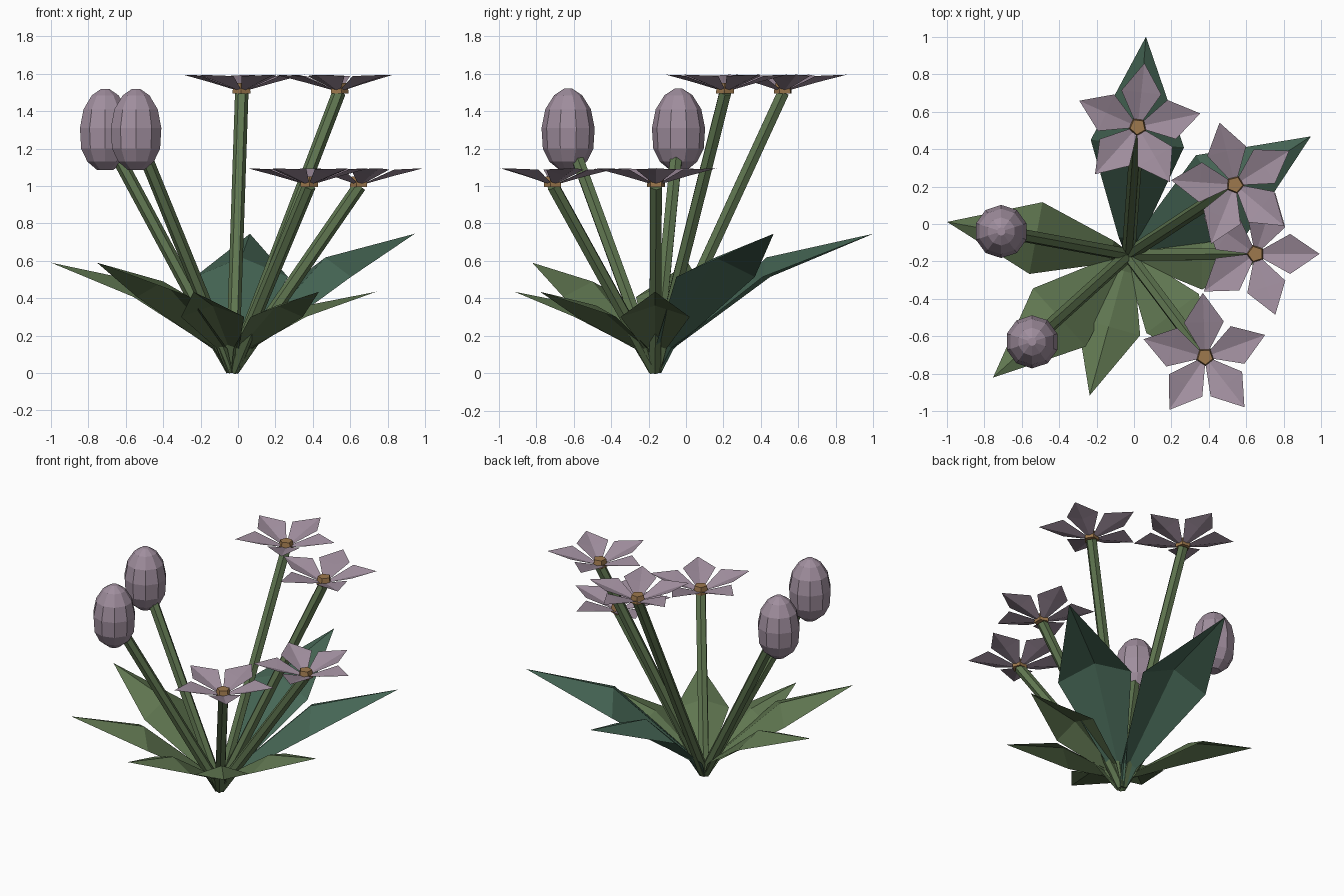
import bpy, math
from mathutils import Vector

if "Cube" in bpy.data.objects:
    bpy.data.objects.remove(bpy.data.objects["Cube"], do_unlink=True)


def material(name, rgb):
    m = bpy.data.materials.new(name)
    m.use_nodes = True
    m.diffuse_color = (*rgb, 1)
    m.node_tree.nodes["Principled BSDF"].inputs["Base Color"].default_value = (*rgb, 1)
    return m


GREEN = material("leaf green", (0.115, 0.18, 0.08))
TEAL = material("blue green", (0.062, 0.135, 0.092))
LILAC = material("petal lilac", (0.35, 0.27, 0.34))
BROWN = material("centre brown", (0.34, 0.19, 0.075))
ROOT = Vector((-0.03, -0.165, 0.015))


def build(name, verts, faces, mat):
    mesh = bpy.data.meshes.new(name)
    mesh.from_pydata(verts, [], faces)
    mesh.materials.append(mat)
    obj = bpy.data.objects.new(name, mesh)
    bpy.context.collection.objects.link(obj)
    return obj


def lathe(name, rings, sides, mat, origin, axis=(0, 0, 1), turn=0.0):
    """Closed solid from (height, radius) rings along an axis."""
    rot = Vector((0, 0, 1)).rotation_difference(Vector(axis))
    verts = []
    for h, r in rings:
        for i in range(sides):
            a = math.radians(turn) + math.tau * i / sides
            p = Vector((r * math.cos(a), r * math.sin(a), h))
            verts.append(Vector(origin) + rot @ p)
    faces = [tuple(reversed(range(sides)))]
    for k in range(len(rings) - 1):
        for i in range(sides):
            j = (i + 1) % sides
            a, b = k * sides, (k + 1) * sides
            faces.append((a + i, a + j, b + j, b + i))
    faces.append(tuple(range(len(verts) - sides, len(verts))))
    return build(name, verts, faces, mat)


def stem(name, top):
    path = Vector(top) - ROOT
    lathe(name, [(0, 0.036), (path.length, 0.036)], 6, GREEN, ROOT, path.normalized())


def blade(rows, tip, origin, angle):
    """Folded sheet: rows of (along, half width, edge z, rib z) and a tip."""
    d = Vector((math.cos(angle), math.sin(angle), 0))
    n = Vector((-d.y, d.x, 0))
    up = Vector((0, 0, 1))
    o = Vector(origin)
    verts = []
    for along, half, edge, rib in rows:
        verts += [o + d * along - n * half + up * edge,
                  o + d * along + up * rib,
                  o + d * along + n * half + up * edge]
    verts.append(o + d * tip[0] + up * tip[1])
    faces = []
    for k in range(len(rows) - 1):
        a = 3 * k
        faces += [(a, a + 3, a + 4, a + 1), (a + 1, a + 4, a + 5, a + 2)]
    a, t = 3 * len(rows) - 3, len(verts) - 1
    faces += [(a, t, a + 1), (a + 1, t, a + 2)]
    return verts, faces


# Leaves: name, direction in degrees, length, tip height, half width, colour
LEAVES = [
    ("back_leaf", 85.4, 1.17, 0.745, 0.25, TEAL),
    ("back_left_leaf", 33, 1.163, 0.745, 0.25, TEAL),
    ("right_leaf", 169.7, 0.985, 0.59, 0.195, GREEN),
    ("front_right_leaf", 222.2, 0.977, 0.59, 0.21, GREEN),
    ("front_leaf", 254.6, 0.78, 0.435, 0.175, GREEN),
    ("front_left_leaf", 307, 0.77, 0.435, 0.175, GREEN),
    ("left_leaf", 0, 0.77, 0.435, 0.185, GREEN),
]
for name, deg, length, height, half, mat in LEAVES:
    rows = [(0.02, 0.025, 0.0, 0.01),
            (0.09, 0.06, 0.13, 0.15),
            (0.51 * length, half, 0.69 * height, 0.83 * height)]
    build(name, *blade(rows, (length, height), (ROOT.x, ROOT.y, 0), math.radians(deg)), mat)

# Open flowers: centre and petal rotation
FLOWERS = [
    ("back_flower", (0.02, 0.52, 1.5), 12),
    ("back_left_flower", (0.54, 0.21, 1.5), 32),
    ("left_flower", (0.65, -0.16, 1.0), 0),
    ("front_left_flower", (0.38, -0.71, 1.0), 20),
]
for name, centre, turn in FLOWERS:
    stem(name + "_stem", centre)
    verts, faces = [], []
    for i in range(5):
        rows = [(0.025, 0.018, 0.015, 0.01), (0.185, 0.107, 0.088, 0.055)]
        v, f = blade(rows, (0.342, 0.095), centre, math.radians(turn + 72 * i))
        faces += [tuple(k + len(verts) for k in face) for face in f]
        verts += v
    build(name + "_petals", verts, faces, LILAC)
    lathe(name + "_centre", [(-0.005, 0.05), (0.01, 0.05), (0.05, 0.042)],
          5, BROWN, centre, turn=turn + 36)

# Closed buds
BUD_RINGS = [(1.085, 0.045), (1.13, 0.1), (1.2, 0.135), (1.31, 0.142),
             (1.41, 0.122), (1.485, 0.075), (1.52, 0.022)]
for name, x, y in [("right_bud", -0.71, -0.04), ("front_right_bud", -0.545, -0.63)]:
    stem(name + "_stem", (x, y, 1.28))
    lathe(name, BUD_RINGS, 10, LILAC, (x, y, 0), turn=18)
